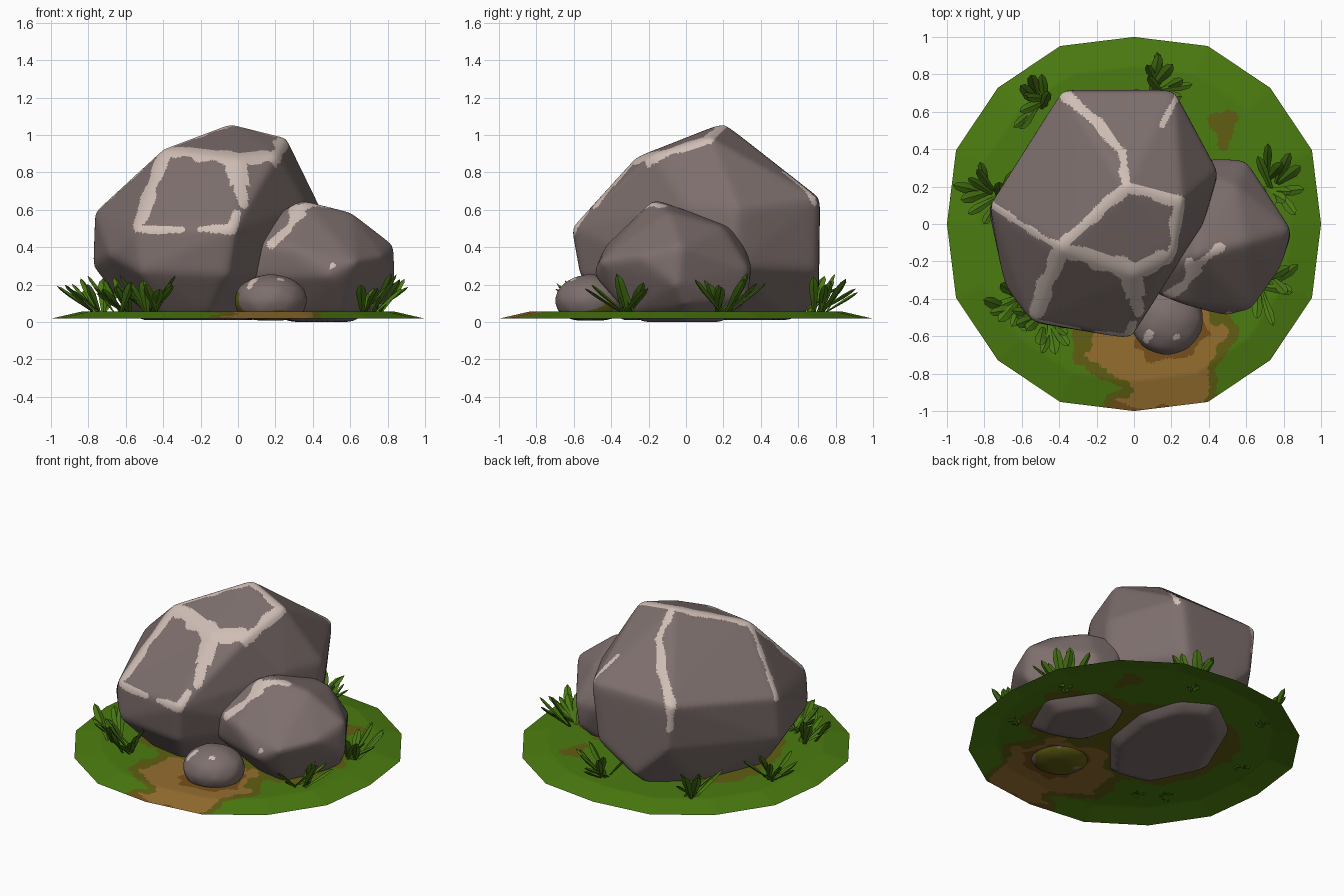
import bpy, bmesh, math, random
from mathutils import Vector, noise
from mathutils.bvhtree import BVHTree
from mathutils.kdtree import KDTree

random.seed(4)
if "Cube" in bpy.data.objects:
    bpy.data.objects.remove(bpy.data.objects["Cube"])


def material(name, rgb):
    m = bpy.data.materials.new(name)
    m.use_nodes = True
    m.diffuse_color = (*rgb, 1)
    m.node_tree.nodes["Principled BSDF"].inputs["Base Color"].default_value = (*rgb, 1)
    return m


STONE = material("stone", (.205, .158, .152))
VEIN = material("pale_vein", (.62, .51, .46))
GRASS = material("grass", (.07, .20, .005))
OLIVE = material("olive_earth", (.115, .11, .006))
DIRT = material("dirt", (.30, .155, .028))
BROWN = material("dark_dirt", (.18, .08, .012))
LEAF = material("leaf", (.068, .19, .007))


def finish(name, bm, mats, angle):
    mesh = bpy.data.meshes.new(name)
    bm.to_mesh(mesh)
    bm.free()
    obj = bpy.data.objects.new(name, mesh)
    bpy.context.collection.objects.link(obj)
    for m in mats:
        mesh.materials.append(m)
    bpy.ops.object.select_all(action='DESELECT')
    obj.select_set(True)
    bpy.context.view_layer.objects.active = obj
    bpy.ops.object.shade_smooth_by_angle(angle=math.radians(angle))
    return obj


def solid(points, step, soften):
    """Convex body with an even, fine skin and softened edges."""
    bm = bmesh.new()
    for p in points:
        bm.verts.new(p)
    res = bmesh.ops.convex_hull(bm, input=bm.verts)
    junk = {g for g in res["geom_interior"] + res["geom_unused"]
            if isinstance(g, bmesh.types.BMVert)}
    bmesh.ops.delete(bm, geom=list(junk), context='VERTS')
    for _ in range(8):
        long_edges = [e for e in bm.edges if e.calc_length() > step]
        if not long_edges:
            break
        bmesh.ops.subdivide_edges(bm, edges=long_edges, cuts=1)
        bmesh.ops.triangulate(bm, faces=bm.faces)
    for _ in range(soften):
        bmesh.ops.smooth_vert(bm, verts=bm.verts, factor=.5,
                              use_axis_x=True, use_axis_y=True, use_axis_z=True)
    bmesh.ops.recalc_face_normals(bm, faces=bm.faces)
    return bm


def wobble(p, scale):
    return noise.noise(Vector(p) * scale)


def vein_tree(bm, paths):
    """Points of the vein paths laid on the surface, with their half widths."""
    surface = BVHTree.FromBMesh(bm)
    samples = []
    for width, path in paths:
        for a, b in zip(path, path[1:]):
            for i in range(21):
                p = Vector(a).lerp(Vector(b), i / 20)
                samples.append((surface.find_nearest(p)[0], width))
    tree = KDTree(len(samples))
    for i, (p, w) in enumerate(samples):
        tree.insert(p, i)
    tree.balance()
    return tree, samples


def rock(name, points, paths, moss=0):
    bm = solid(points, .021, 14)
    tree, samples = vein_tree(bm, paths)
    for f in bm.faces:
        c = f.calc_center_median()
        _, i, dist = tree.find(c)
        if dist < samples[i][1] * (1 + .8 * wobble(c, 9)):
            f.material_index = 1
        elif c.z < moss * (1 + 2.4 * wobble(c, 8)):
            f.material_index = 2
    return finish(name, bm, [STONE, VEIN, OLIVE], 60)


# Large boulder: named corners are shared by the body and its veins
peak, crown = (-.04, .2, 1.065), (.26, .12, .99)
brow_r, brow_m, brow_l = (.21, -.17, .9), (0, -.27, .88), (-.4, -.13, .93)
chin_l, chin_r = (-.55, -.52, .5), (-.02, -.615, .5)
back_r, back_l, side = (-.38, .717, .66), (.215, .717, .66), (-.77, .1, .59)
big = [peak, crown, brow_r, brow_m, brow_l, chin_l, chin_r, back_r, back_l, side,
       (-.53, -.53, .27), (-.06, -.57, .25), (.07, -.4, .28),
       (.45, .28, .6), (.45, .25, .3), (.37, 0, .62), (.36, 0, .25),
       (-.35, .71, .35), (.17, .71, .28), (-.78, .08, .3), (-.69, -.34, .36),
       (-.62, 0, .1), (-.1, .71, .12),
       (-.42, -.35, .05), (-.15, -.4, .05), (-.58, 0, .05), (.1, -.1, .05),
       (.15, .26, .05), (.07, .52, .05), (-.14, .64, .05), (-.39, .45, .05),
       (-.37, -.3, .01), (-.16, -.35, .01), (-.52, 0, .01), (.05, -.08, .01),
       (.1, .24, .01), (.03, .46, .01), (-.14, .57, .01), (-.34, .4, .01)]
rock("large_boulder", big, [
    (.022, [side, brow_l]),
    (.032, [brow_l, peak, crown, brow_r]),
    (.054, [brow_r, brow_m, brow_l]),
    (.03, [peak, (-.06, .4, .93), back_r, (-.37, .7, .5)]),
    (.016, [(.24, .7, .64), (.15, .53, .8)]),
    (.044, [brow_l, chin_l]),
    (.026, [chin_l, (-.3, -.55, .49)]),
    (.026, [(-.2, -.57, .49), chin_r, (0, -.55, .6)]),
    (.056, [brow_m, (.01, -.4, .74)]),
    (.03, [(.01, -.4, .74), (.02, -.47, .62)])])

# Medium boulder
rock("medium_boulder", [
    (.34, -.17, .66), (.6, -.1, .595), (.55, .2, .51), (.3, .28, .5),
    (.84, -.03, .41), (.845, -.05, .2), (.78, -.25, .35), (.63, -.465, .32),
    (.5, -.5, .25), (.28, -.44, .4), (.05, -.34, .42), (.06, -.34, .24),
    (.12, -.2, .53), (.42, .355, .3), (.6, .34, .28), (.58, .33, .12),
    (.78, 0, .1), (.57, -.32, .05), (.36, -.28, .05), (.22, -.2, .05),
    (.17, .01, .05), (.26, .22, .05), (.52, .28, .05), (.71, 0, .05),
    (.52, -.24, 0), (.3, -.16, 0), (.27, .12, 0), (.5, .2, 0), (.62, 0, 0)], [
    (.04, [(.17, -.4, .43), (.27, -.33, .5), (.33, -.22, .61)]),
    (.022, [(.33, -.22, .61), (.46, -.13, .63)]),
    (.014, [(.5, -.49, .3), (.51, -.49, .31)])])

# Small stone: squashed ball with a flat underside
ball = bmesh.new()
bmesh.ops.create_icosphere(ball, subdivisions=2, radius=1)
pebble = [(.175 + .206 * v.co.x, -.51 + .2 * v.co.y, max(.115 + .147 * v.co.z, .008))
          for v in ball.verts]
ball.free()
rock("small_stone", pebble, [
    (.026, [(.07, -.62, .18), (.08, -.59, .23)]),
    (.012, [(.22, -.6, .22), (.23, -.6, .22)])], moss=.068)

# Ground: sixteen sided sheet, raised in the middle and open underneath
rim = []
for i in range(16):
    a = i * math.tau / 16
    r = 1 if i % 4 == 0 else 1.03
    for k, z in ((1, .018), (.84, .055)):
        rim.append((k * r * math.cos(a), k * r * math.sin(a), z))
bm = solid(rim, .026, 0)
under = [f for f in bm.faces if f.normal.z < -.5]
bmesh.ops.delete(bm, geom=under, context='FACES')


def spot(p, x, y, r):
    return math.hypot(p.x - x, p.y - y) - r


for f in bm.faces:
    c = f.calc_center_median()
    flat = Vector((c.x, c.y, 0))
    n = .09 * wobble(flat, 5) + .04 * wobble(flat, 13)
    path = min(spot(c, .12, -.58, .33), spot(c, .16, -.8, .24),
               spot(c, .15, -1, .25)) + n
    earth = min(spot(c, -.16, .04, .48), spot(c, .47, .52, .08),
                spot(c, .42, -.05, .34)) + n
    shade = min(spot(c, .2, -.53, .2), c.y + .96) + n
    if path < 0:
        f.material_index = 3 if shade < 0 else 2
    elif path < .07 or earth < 0:
        f.material_index = 1
finish("ground", bm, [GRASS, OLIVE, DIRT, BROWN], 30)


# Grass tufts: flattened paddle blades fanned away from the rocks
def blade(bm, base, heading, lean, length, width):
    out = Vector((math.cos(heading), math.sin(heading), 0))
    side_dir = Vector((-out.y, out.x, 0))
    along = out * math.sin(lean) + Vector((0, 0, math.cos(lean)))
    face = side_dir.cross(along)
    rings = []
    for t, w in ((0, .3), (.68, 1), (.9, .7)):
        mid = base + along * length * t
        rings.append([bm.verts.new(mid + o * width * w) for o in
                      (side_dir, face * .35, -side_dir, -face * .35)])
    tip = bm.verts.new(base + along * length)
    for lo, hi in zip(rings, rings[1:]):
        for k in range(4):
            bm.faces.new((lo[k], lo[k - 1], hi[k - 1], hi[k]))
    for k in range(4):
        bm.faces.new((rings[-1][k], rings[-1][k - 1], tip))
    bm.faces.new(rings[0])


tufts = {"back_right": (-.49, .64, 155, 9), "back": (.13, .71, 75, 9),
         "left": (.73, .2, 20, 10), "front_left": (.7, -.3, -15, 8),
         "right": (-.75, .14, 150, 9), "front_right": (-.62, -.42, 205, 9),
         "front": (-.47, -.52, 255, 10)}
for name, (x, y, facing, count) in tufts.items():
    bm = bmesh.new()
    for i in range(count):
        spread = (i / (count - 1) - .5) * 170
        heading = math.radians(facing + spread + random.uniform(-8, 8))
        lean = math.radians(random.uniform(28, 60))
        root = Vector((x + random.uniform(-.04, .04), y + random.uniform(-.04, .04), .045))
        blade(bm, root, heading, lean, random.uniform(.2, .26), random.uniform(.023, .033))
    bmesh.ops.recalc_face_normals(bm, faces=bm.faces)
    finish(name + "_grass_tuft", bm, [LEAF], 20)
